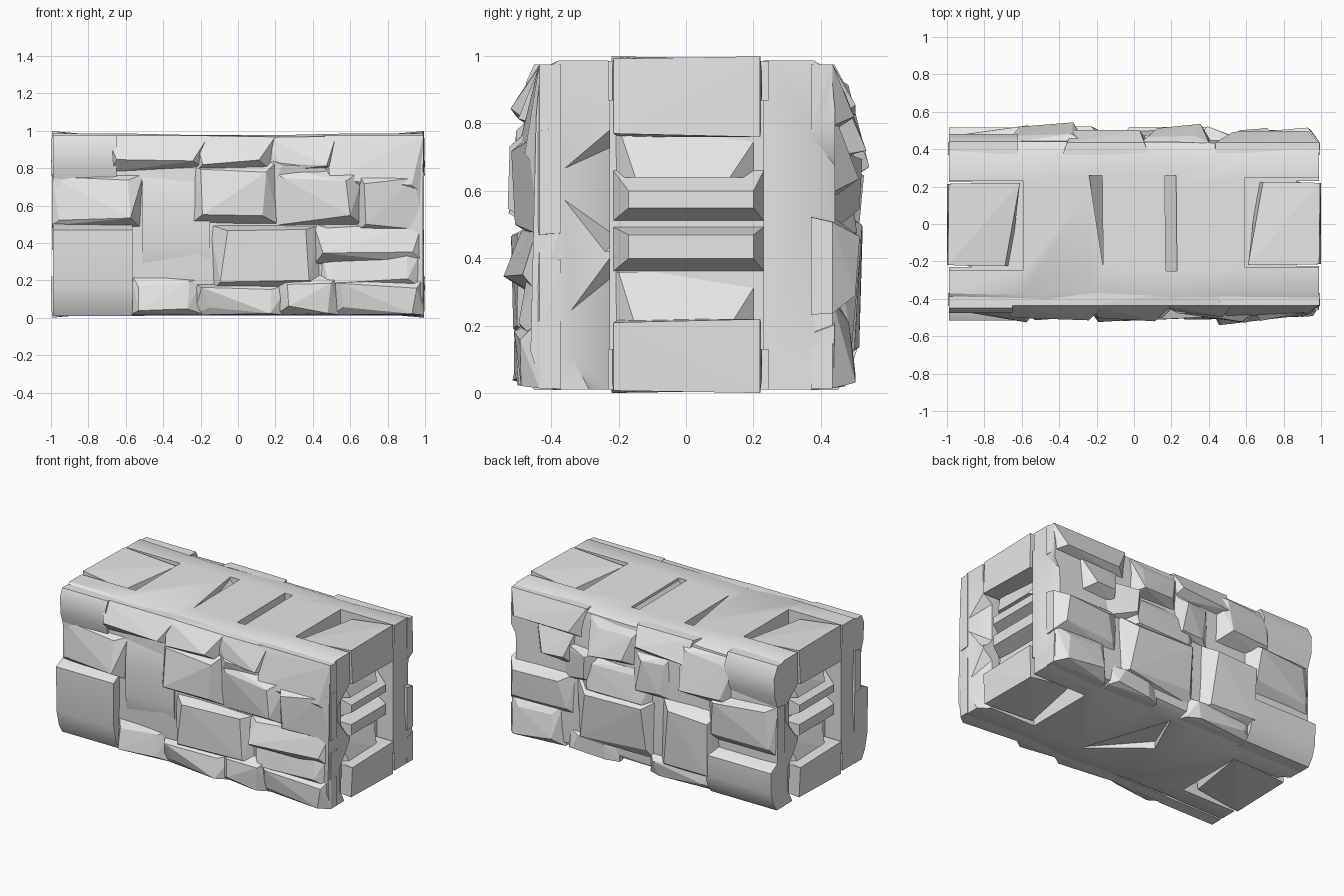
import bpy
import bmesh
import math
import random

random.seed(7)
if "Cube" in bpy.data.objects:
    bpy.data.objects.remove(bpy.data.objects["Cube"])

# One pale stone colour
stone = bpy.data.materials.new("pale_stone")
stone.use_nodes = True
stone.diffuse_color = (0.8, 0.8, 0.8, 1)
stone.node_tree.nodes["Principled BSDF"].inputs["Base Color"].default_value = (0.8, 0.8, 0.8, 1)


def jitter(amount):
    return random.uniform(-amount, amount)


def clamp(value, low, high):
    return max(low, min(high, value))


def finish(name, bm):
    bmesh.ops.recalc_face_normals(bm, faces=bm.faces)
    mesh = bpy.data.meshes.new(name)
    bm.to_mesh(mesh)
    bm.free()
    mesh.materials.append(stone)
    obj = bpy.data.objects.new(name, mesh)
    bpy.context.collection.objects.link(obj)
    return obj


def hull(name, points):
    """Faceted rock: the convex hull of a few points."""
    bm = bmesh.new()
    for p in points:
        bm.verts.new(p)
    result = bmesh.ops.convex_hull(bm, input=bm.verts)
    loose = [v for v in result["geom_interior"] if isinstance(v, bmesh.types.BMVert)]
    bmesh.ops.delete(bm, geom=loose, context="VERTS")
    return finish(name, bm)


def box_points(low, high):
    return [(x, y, z) for x in (low[0], high[0])
            for y in (low[1], high[1]) for z in (low[2], high[2])]


def turn(points, side, flip=1):
    """Half turn about z for the far end, and top to bottom flip."""
    return [(x * side, y * side, z if flip > 0 else 1 - z) for x, y, z in points]


def cut(target, points):
    cutter = hull("cutter", points)
    cutter.hide_render = True
    mod = target.modifiers.new("cut", "BOOLEAN")
    mod.operation = "DIFFERENCE"
    mod.solver = "EXACT"
    mod.object = cutter
    bpy.context.view_layer.objects.active = target
    bpy.ops.object.modifier_apply(modifier=mod.name)
    bpy.data.objects.remove(cutter)


# Wall core: an uneven section with rolled edges, lofted along x
bm = bmesh.new()
rings = []
for x in (-0.99, -0.6, -0.22, 0.2, 0.6, 0.99):
    ring = []
    crown = 0.472 + 0.014 * min(1, abs(x) / 0.6)
    for sy, sz in ((1, 1), (-1, 1), (-1, -1), (1, -1)):
        height = crown if sz > 0 else 0.488
        arc = [(0.45 + jitter(0.012), 0.36 + jitter(0.04)),
               (0.435 + jitter(0.008), 0.45 + jitter(0.01)),
               (0.375 + jitter(0.03), height)]
        if sy * sz < 0:
            arc.reverse()
        ring += [bm.verts.new((x, sy * y, 0.5 + sz * z)) for y, z in arc]
    rings.append(ring)
for a, b in zip(rings, rings[1:]):
    for i in range(len(a)):
        j = (i + 1) % len(a)
        bm.faces.new((a[i], a[j], b[j], b[i]))
bm.faces.new(rings[0])
bm.faces.new(rings[-1])
core = finish("wall_core", bm)

# Slots down both ends, worn pillars beside them, and notches above and below
for side in (1, -1):
    cut(core, turn(box_points((0.87, -0.225, -0.2), (1.2, 0.23, 1.2)), side))
    for low, high, reach in ((0.4, 0.8, 0.41), (-0.1, 0.42, 0.38)):
        mid = (low + high) / 2 + 0.03
        flare = [(0.91, y, z) for y in (-0.2, 0.15) for z in (low + 0.06, high - 0.06)]
        flare += [(1.03, -0.24, high), (1.03, -reach - 0.03, mid), (1.03, -0.26, low),
                  (1.03, 0.23, high), (1.03, 0.24, low)]
        cut(core, turn(flare, side))
    cut(core, turn([(1.02, 0.25, 0.45), (0.99, 0.36, 0.78), (0.99, 0.38, 0.18),
                    (0.93, 0.5, 0.6), (0.93, 0.5, 0.3), (1.05, 0.5, 0.8),
                    (1.05, 0.5, 0.15), (1.05, 0.25, 0.45)], side))
    for flip in (1, -1):
        cut(core, turn(box_points((0.59, -0.23, 0.87), (1.2, 0.245, 1.2)), side, flip))

# Tapered trenches on top and one shallow gash underneath
cut(core, [(-0.165, -0.23, 0.88), (-0.165, -0.23, 1.1), (-0.17, 0.26, 0.88),
           (-0.17, 0.26, 1.1), (-0.24, 0.26, 0.96), (-0.24, 0.26, 1.1)])
cut(core, [(0.165, 0.26, 0.88), (0.165, 0.26, 1.1), (0.17, -0.25, 0.88), (0.17, -0.25, 1.1),
           (0.23, -0.25, 0.96), (0.23, -0.25, 1.1), (0.225, 0.26, 0.96), (0.225, 0.26, 1.1)])
cut(core, [(x, y, z) for x, y, top in ((0.2, -0.25, 0.02), (0, 0.34, 0.03), (-0.14, 0.03, 0.06))
           for z in (-0.1, top)])

# End stones: large capping blocks with slanted inner edges, and rungs between
for side, label in ((1, "left"), (-1, "right")):
    for flip, level in ((1, "top"), (-1, "bottom")):
        drop = 0.76 if flip > 0 else 0.78
        block = [(0.69, 0.225, 0.955), (0.61, -0.22, 0.965), (0.66, 0.225, 0.8),
                 (0.61, -0.22, 0.8), (0.99, -0.215, 0.992), (0.995, 0.22, 0.999),
                 (1, -0.215, drop + 0.01), (1, 0.22, drop),
                 (0.84, -0.2, drop), (0.84, 0.22, drop)]
        hull(level + "_end_block_" + label, turn(block, side, flip))
    for name, low, high, tip in (("upper_rung", 0.5, 0.68, (0.55, 0.6)),
                                 ("lower_rung", 0.35, 0.5, (0.4, 0.47))):
        rung = [(0.84, y, z) for y in (-0.23, 0.24) for z in (low, high)]
        rung += [(0.96, y, z) for y in (-0.17, 0.2) for z in tip]
        hull(name + "_" + label, turn(rung, side))
    for name, outer, inner in (("upper_wedge", 0.64, 0.79), ("lower_wedge", 0.2, 0.36)):
        wedge = [(0.84, y, z) for y in (-0.23, 0.23) for z in (outer, inner)]
        wedge += [(0.94, -0.15, outer), (0.94, 0.13, outer), (0.88, -0.2, inner)]
        hull(name + "_" + label, turn(wedge, side))

# Rolled stones: side, x range, then a worn profile of height and depth
rolled = [
    ("worn_front_middle", -1, -0.51, -0.15,
     [(0.2, 0.42), (0.27, 0.45), (0.4, 0.466), (0.6, 0.466), (0.72, 0.455), (0.8, 0.43)]),
    ("worn_front_lower", -1, -0.99, -0.565,
     [(0.01, 0.45), (0.07, 0.485), (0.17, 0.51), (0.47, 0.515), (0.51, 0.43)]),
    ("worn_front_upper", -1, -0.99, -0.65,
     [(0.7, 0.43), (0.8, 0.465), (0.92, 0.475), (0.975, 0.45)]),
    ("worn_back_lower", 1, -0.99, -0.5,
     [(0.01, 0.45), (0.06, 0.485), (0.14, 0.51), (0.28, 0.515), (0.33, 0.43)]),
    ("worn_back_upper", 1, -0.99, -0.62,
     [(0.68, 0.44), (0.78, 0.475), (0.9, 0.48), (0.975, 0.44)])]
soft = [core]
for name, side, x0, x1, profile in rolled:
    points = [(x, side * 0.37, z) for x in (x0, x1) for z in (profile[0][0], profile[-1][0])]
    points += [(x, side * y, z) for x in (x0, x1) for z, y in profile]
    soft.append(hull(name + "_stone", points))

# Face stones: x0, z0, x1, z1, depth, lean along x, lean along z
front = [
    (-0.99, 0.5, -0.53, 0.76, 0.48, 0.03, -0.02),
    (-0.68, 0.8, -0.18, 0.97, 0.46, 0.01, -0.05),
    (-0.22, 0.8, 0.18, 0.97, 0.47, 0, -0.04),
    (-0.24, 0.5, 0.22, 0.82, 0.5, 0, -0.01),
    (-0.14, 0.16, 0.44, 0.5, 0.51, -0.01, 0),
    (0.18, 0.5, 0.66, 0.79, 0.5, 0.03, 0),
    (0.16, 0.68, 0.5, 0.83, 0.465, 0, 0.01),
    (0.16, 0.8, 0.52, 0.97, 0.46, 0.01, -0.03),
    (0.46, 0.68, 0.99, 0.98, 0.47, 0, -0.02),
    (0.64, 0.48, 0.99, 0.77, 0.49, -0.02, 0.01),
    (0.42, 0.3, 0.98, 0.5, 0.49, -0.02, -0.02),
    (0.45, 0.17, 0.98, 0.37, 0.48, 0.01, -0.02),
    (0.5, 0.01, 0.99, 0.2, 0.49, 0, 0.01),
    (0.2, 0.01, 0.54, 0.22, 0.51, 0, 0),
    (-0.24, 0.01, 0.26, 0.18, 0.49, 0, 0),
    (-0.57, 0.01, -0.18, 0.22, 0.49, -0.01, -0.02)]
back = [
    (0.6, 0.01, 0.98, 0.27, 0.49, 0, 0),
    (0.52, 0.26, 0.99, 0.5, 0.5, 0.01, 0.01),
    (0.52, 0.6, 0.78, 0.82, 0.48, 0.01, -0.02),
    (0.33, 0.5, 0.6, 0.72, 0.49, -0.02, 0),
    (0.04, 0.7, 0.4, 0.93, 0.5, 0.01, -0.03),
    (-0.08, 0.12, 0.48, 0.5, 0.505, 0.01, 0.01),
    (-0.08, 0.44, 0.46, 0.7, 0.5, 0.01, -0.01),
    (-0.36, 0.82, 0.06, 0.97, 0.46, 0, -0.03),
    (-0.2, 0.54, 0.06, 0.8, 0.49, 0.02, 0),
    (-0.56, 0.1, -0.14, 0.54, 0.52, 0, 0.01),
    (-0.67, 0.62, -0.28, 0.94, 0.5, 0.01, -0.02),
    (-0.98, 0.38, -0.5, 0.68, 0.5, 0.02, 0.01),
    (0.2, 0.01, 0.55, 0.14, 0.48, 0, 0),
    (-0.55, 0.01, -0.05, 0.15, 0.48, 0, 0),
    (0.45, 0.8, 0.99, 0.98, 0.46, 0, -0.03)]

for side, label, table in ((-1, "front", front), (1, "back", back)):
    for number, (x0, z0, x1, z1, depth, lean_x, lean_z) in enumerate(table, 1):
        points = []
        for sx, x in ((-1, x0), (1, x1)):
            for sz, z in ((-1, z0), (1, z1)):
                # Spread root corner, then a chipped corner of the proud face
                for y, spread in ((0.37, 0.015), (0.435, 0.01)):
                    points.append((clamp(x + sx * spread + jitter(0.015), -0.995, 0.995), side * y,
                                   clamp(z + sz * spread + jitter(0.015), 0.015, 0.975)))
                inset_x = min(0.06, (x1 - x0) / 6) + jitter(0.03)
                inset_z = min(0.04, (z1 - z0) / 6) + jitter(0.02)
                y = depth + sx * lean_x + sz * lean_z + jitter(0.015)
                points.append((x - sx * inset_x, side * y, z - sz * inset_z))
        hull(label + "_stone_" + str(number), points)

# Soft shading across worn surfaces, crisp edges on the rocks
bpy.ops.object.select_all(action="DESELECT")
for obj in soft:
    obj.select_set(True)
bpy.context.view_layer.objects.active = core
bpy.ops.object.shade_smooth_by_angle(angle=math.radians(35))
